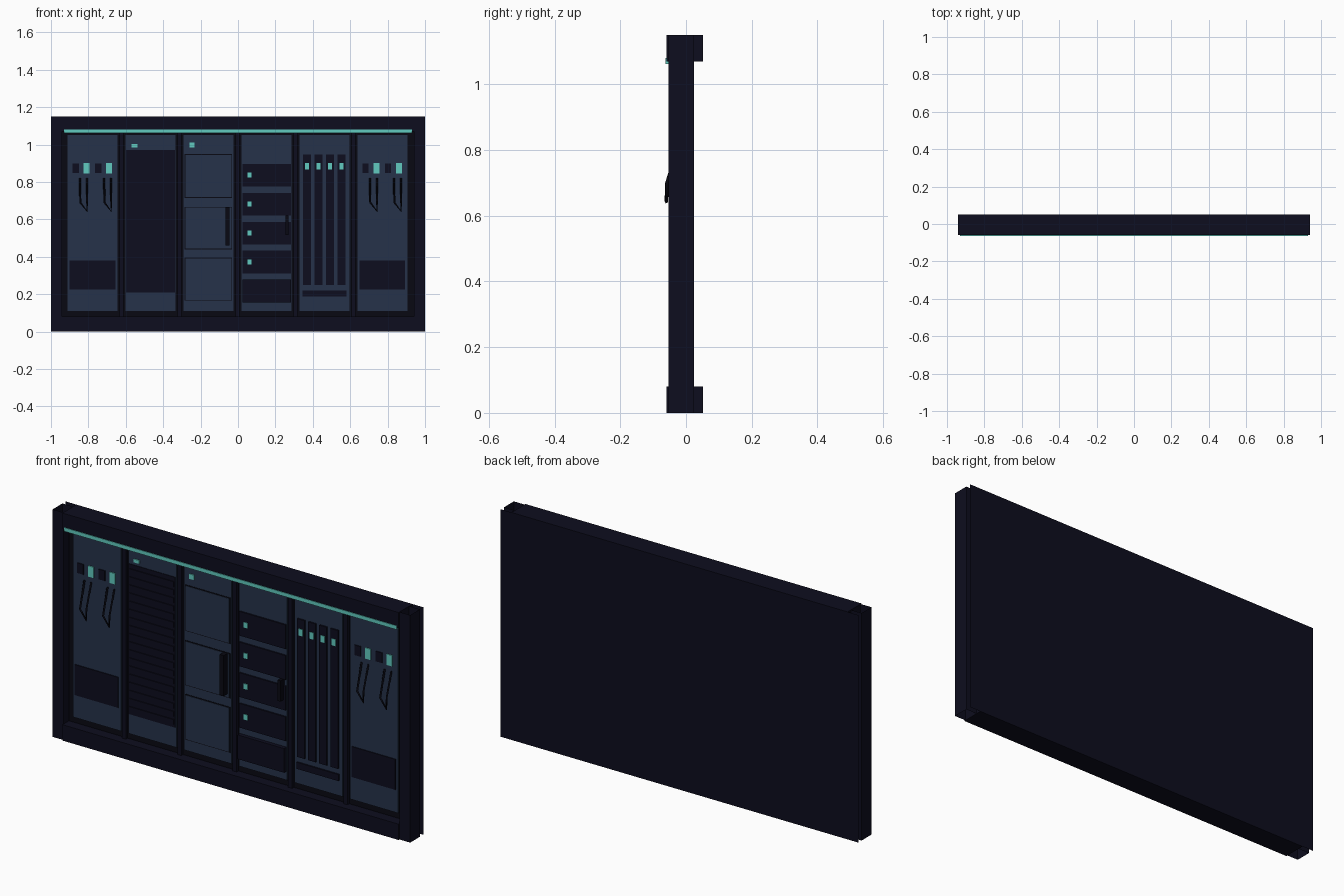
import bpy
import bmesh
from mathutils import Vector

default = bpy.data.objects.get("Cube")
if default:
    bpy.data.objects.remove(default, do_unlink=True)


def material(name, rgb):
    m = bpy.data.materials.new(name)
    m.use_nodes = True
    m.diffuse_color = (*rgb, 1)
    m.node_tree.nodes["Principled BSDF"].inputs["Base Color"].default_value = (*rgb, 1)
    return m


NAVY = material("dark navy", (0.004, 0.004, 0.013))
BLACK = material("near black", (0.0025, 0.0025, 0.006))
SLATE = material("slate blue", (0.019, 0.032, 0.068))
TEAL = material("teal light", (0.12, 0.60, 0.53))

FACE = -0.016     # front of the recessed panels
HEIGHT = 1.15


def finish(name, bm, mat):
    mesh = bpy.data.meshes.new(name)
    bm.to_mesh(mesh)
    bm.free()
    mesh.materials.append(mat)
    ob = bpy.data.objects.new(name, mesh)
    bpy.context.collection.objects.link(ob)
    return ob


def box(name, x, y, z, mat, open_ends=False):
    """Box from (low, high) pairs; open_ends drops the top and bottom."""
    bm = bmesh.new()
    bmesh.ops.create_cube(bm, size=1)
    for v in bm.verts:
        v.co = Vector([sum(r) / 2 + c * (r[1] - r[0]) for r, c in zip((x, y, z), v.co)])
    if open_ends:
        bm.normal_update()
        caps = [f for f in bm.faces if abs(f.normal.z) > 0.5]
        bmesh.ops.delete(bm, geom=caps, context="FACES_ONLY")
    return finish(name, bm, mat)


def plate(name, x, z, mat, out=0.005):
    """Box standing out from the panel face."""
    return box(name, x, (FACE - out, FACE), z, mat)


def sheet(name, half, z, y, mat):
    """Single upright sheet."""
    bm = bmesh.new()
    corners = [(half, z[0]), (-half, z[0]), (-half, z[1]), (half, z[1])]
    bm.faces.new([bm.verts.new((a, y, b)) for a, b in corners])
    return finish(name, bm, mat)


# Frame: back sheet, side posts, top and bottom beams, light strip
sheet("back_sheet", 1, (0, HEIGHT), 0.052, NAVY)
sheet("recess_back", 0.94, (0.08, 1.07), -0.008, BLACK)
for side, name in ((-1, "right_post"), (1, "left_post")):
    box(name, sorted((side * 0.94, side)), (-0.053, 0.025), (0, HEIGHT), NAVY, True)
for name, z in (("bottom_beam", (0, 0.08)), ("top_beam", (1.07, HEIGHT))):
    box(name, (-0.94, 0.94), (-0.06, 0.052), z, NAVY)
box("light_strip", (-0.93, 0.93), (-0.063, -0.045), (1.062, 1.081), TEAL)

# Six panels with dividers between
centres = [(i - 2.5) * 0.31 - 0.003 for i in range(6)]
for i, c in enumerate(centres):
    box(f"panel_{i + 1}", (c - 0.134, c + 0.134), (FACE, 0), (0.11, 1.05), SLATE)
    if i:
        d = c - 0.155
        box(f"divider_{i}", (d - 0.011, d + 0.011), (-0.022, 0), (0.08, 1.07), NAVY)


# Outer panels: sockets, screens, hanging cables and a lower plate
def cable(name, x):
    curve = bpy.data.curves.new(name, "CURVE")
    curve.dimensions = "3D"
    curve.bevel_depth = 0.0055
    curve.bevel_resolution = 0
    curve.use_fill_caps = True
    path = [(-0.019, -0.02, 0.82), (-0.017, -0.058, 0.69), (0.019, -0.06, 0.643),
            (0.019, -0.058, 0.70), (0.019, -0.02, 0.82)]
    spline = curve.splines.new("POLY")
    spline.points.add(len(path) - 1)
    for p, (dx, y, z) in zip(spline.points, path):
        p.co = (x + dx, y, z, 1)
    curve.materials.append(BLACK)
    ob = bpy.data.objects.new(name, curve)
    bpy.context.collection.objects.link(ob)


for end, c in (("right", centres[0]), ("left", centres[5])):
    for k in range(2):
        s = c - 0.09 + k * 0.12
        plate(f"{end}_socket_{k + 1}", (s - 0.017, s + 0.017), (0.847, 0.898), NAVY)
        plate(f"{end}_screen_{k + 1}", (s + 0.043, s + 0.074), (0.845, 0.90), TEAL)
        cable(f"{end}_cable_{k + 1}", s + 0.042 + k * 0.009)
    plate(f"{end}_lower_plate", (c - 0.122, c + 0.122), (0.226, 0.38), NAVY)

# Vent panel with louvres
c = centres[1]
plate("vent_back", (c - 0.13, c + 0.13), (0.21, 0.97), NAVY, 0.003)
for k in range(18):
    z = 0.225 + k * 0.041
    plate(f"vent_slat_{k + 1}", (c - 0.124, c + 0.124), (z, z + 0.026), NAVY, 0.008)
plate("vent_light", (c - 0.101, c - 0.070), (0.985, 1.002), TEAL)

# Locker panel: three doors with thin dark reveals, handle and lamp
c = centres[2]
for k, (low, high) in enumerate(((0.165, 0.395), (0.44, 0.667), (0.715, 0.948))):
    plate(f"door_reveal_{k + 1}", (c - 0.127, c + 0.127), (low, high), BLACK, 0.002)
    plate(f"door_{k + 1}", (c - 0.123, c + 0.123), (low + 0.004, high - 0.004), SLATE, 0.004)
plate("locker_handle", (c + 0.090, c + 0.113), (0.46, 0.665), BLACK, 0.034)
plate("locker_light", (c - 0.100, c - 0.074), (0.985, 1.01), TEAL)

# Drawer panel
c = centres[3]
for k in range(5):
    z = 0.155 + k * 0.155
    plate(f"drawer_{k + 1}", (c - 0.129, c + 0.131), (z, z + 0.122), NAVY, 0.008 if k else 0.02)
    if k:
        plate(f"drawer_light_{k}", (c - 0.102, c - 0.080), (z + 0.049, z + 0.076), TEAL, 0.011)
plate("drawer_handle", (c + 0.102, c + 0.118), (0.515, 0.62), BLACK, 0.03)

# Rack panel: four upright bars with lamps above a low plate
c = centres[4]
for k in range(4):
    x = c - 0.094 + k * 0.062
    plate(f"rack_bar_{k + 1}", (x - 0.021, x + 0.021), (0.248, 0.947), NAVY, 0.008)
    plate(f"rack_light_{k + 1}", (x - 0.011, x + 0.011), (0.866, 0.90), TEAL, 0.011)
plate("rack_plate", (c - 0.117, c + 0.117), (0.187, 0.22), NAVY, 0.008)
